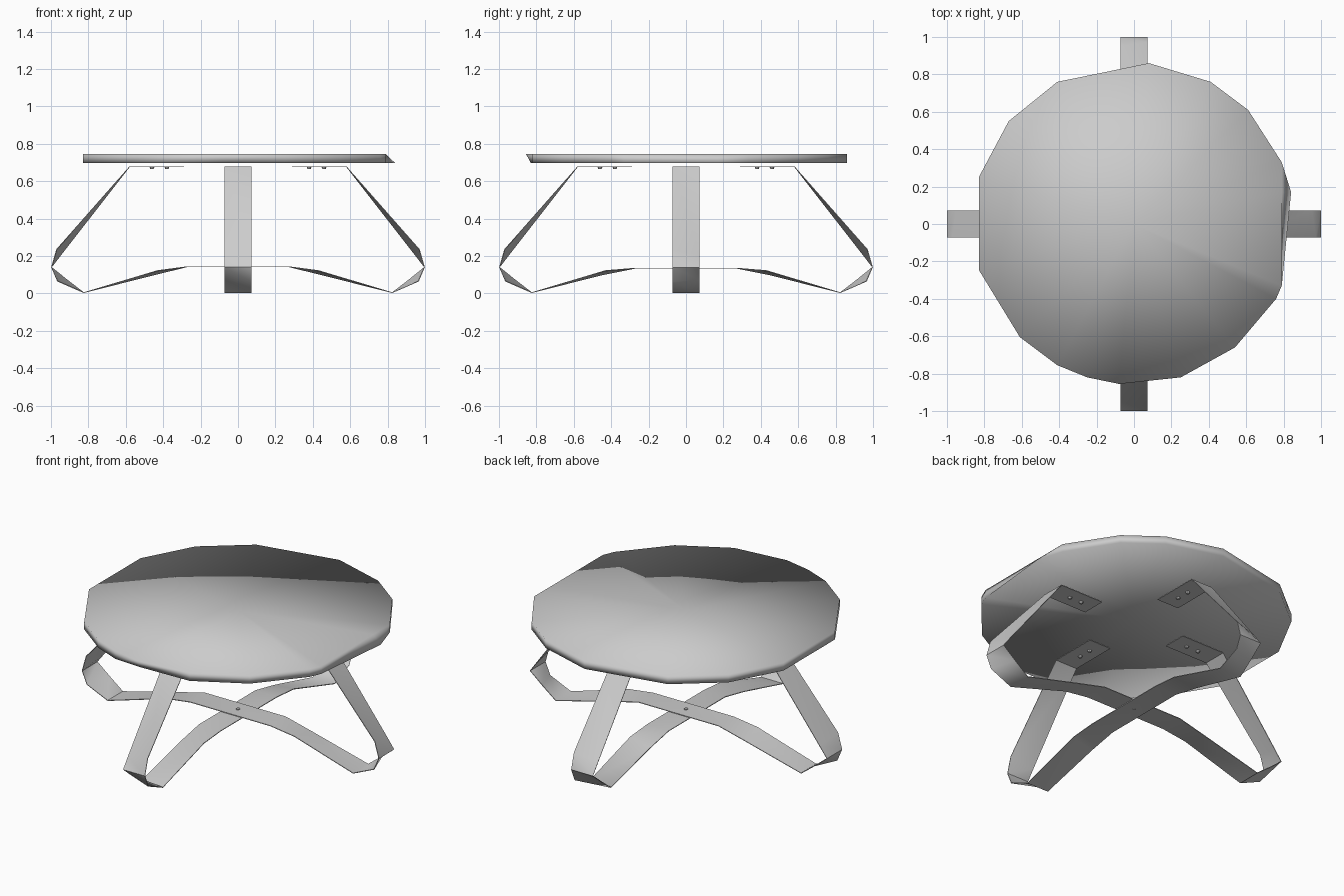
import bpy, bmesh, math
from mathutils import Matrix, Vector

if "Cube" in bpy.data.objects:
    bpy.data.objects.remove(bpy.data.objects["Cube"])

grey = bpy.data.materials.new("light_grey")
grey.diffuse_color = (0.6, 0.6, 0.6, 1)
grey.use_nodes = True
grey.node_tree.nodes["Principled BSDF"].inputs["Base Color"].default_value = grey.diffuse_color


def make(name, bm):
    bmesh.ops.recalc_face_normals(bm, faces=bm.faces)
    me = bpy.data.meshes.new(name)
    bm.to_mesh(me)
    bm.free()
    me.materials.append(grey)
    ob = bpy.data.objects.new(name, me)
    bpy.context.collection.objects.link(ob)
    return ob


# Tabletop: irregular faceted disc, upper and lower rims differ slightly
upper = [(0.08, 0.86), (0.41, 0.76), (0.61, 0.61), (0.79, 0.33), (0.79, 0.17),
         (0.79, -0.33), (0.76, -0.40), (0.54, -0.66), (0.25, -0.82),
         (-0.08, -0.855), (-0.25, -0.82), (-0.41, -0.755), (-0.61, -0.605),
         (-0.83, -0.245), (-0.83, 0.25), (-0.67, 0.55), (-0.41, 0.76)]
lower = list(upper)
lower[4] = (0.84, 0.17)
lower[9] = (-0.08, -0.83)
bm = bmesh.new()
top = [bm.verts.new((x, y, 0.745)) for x, y in upper]
bot = [bm.verts.new((x, y, 0.697)) for x, y in lower]
ct, cb = bm.verts.new((0, 0, 0.745)), bm.verts.new((0, 0, 0.697))
n = len(top)
for i in range(n):
    j = (i + 1) % n
    bm.faces.new((ct, top[i], top[j]))
    bm.faces.new((cb, bot[j], bot[i]))
    bm.faces.new((top[i], bot[i], bot[j], top[j]))
for f in bm.faces:
    f.smooth = True
make("tabletop", bm)

# Bent band legs: one edge rounded at the bends, the other cut straight
ROUND = [(0.29, 0.677), (0.58, 0.677), (0.97, 0.235), (0.997, 0.14),
         (0.965, 0.065), (0.825, 0.004), (0.43, 0.122), (0.27, 0.143)]
PLAIN = [(0.29, 0.677), (0.58, 0.677), (0.95, 0.202), (0.997, 0.14),
         (0.915, 0.073), (0.825, 0.004), (0.45, 0.099), (0.27, 0.143)]


def band(name, angle, drop):
    bm = bmesh.new()
    rows = []
    for s in (1, -1):
        pts = list(zip(ROUND, PLAIN))
        if s < 0:
            pts.reverse()
        for a, b in pts:
            # lower the crossing section so the two bands stack
            dz = drop if a[0] < 0.28 else 0
            rows.append((bm.verts.new((s * a[0], -0.073, a[1] - dz)),
                         bm.verts.new((s * b[0], 0.073, b[1] - dz))))
    for r, q in zip(rows, rows[1:]):
        bm.faces.new((r[0], q[0], q[1]))
        bm.faces.new((r[0], q[1], r[1]))
    bm.transform(Matrix.Rotation(angle, 4, 'Z'))
    ob = make(name, bm)
    m = ob.modifiers.new("thickness", 'SOLIDIFY')
    m.thickness, m.offset = 0.004, 0
    bpy.ops.object.select_all(action='DESELECT')
    ob.select_set(True)
    bpy.context.view_layer.objects.active = ob
    bpy.ops.object.modifier_apply(modifier=m.name)
    bpy.ops.object.shade_smooth_by_angle(angle=math.radians(40))


band("side_to_side_band", 0, 0)
band("front_to_back_band", math.pi / 2, 0.008)

# Bolts under the four mounting tabs and through the crossing
spots = [(0, 0, 0.14, 0.02)]
for k in range(4):
    a = k * math.pi / 2
    for r in (0.38, 0.46):
        spots.append((r * math.cos(a), r * math.sin(a), 0.672, 0.014))
bm = bmesh.new()
for x, y, z, h in spots:
    bmesh.ops.create_cone(bm, cap_ends=True, segments=8, radius1=0.009,
                          radius2=0.014 if z > 0.5 else 0.011, depth=h,
                          matrix=Matrix.Translation(Vector((x, y, z))))
make("bolts", bm)
